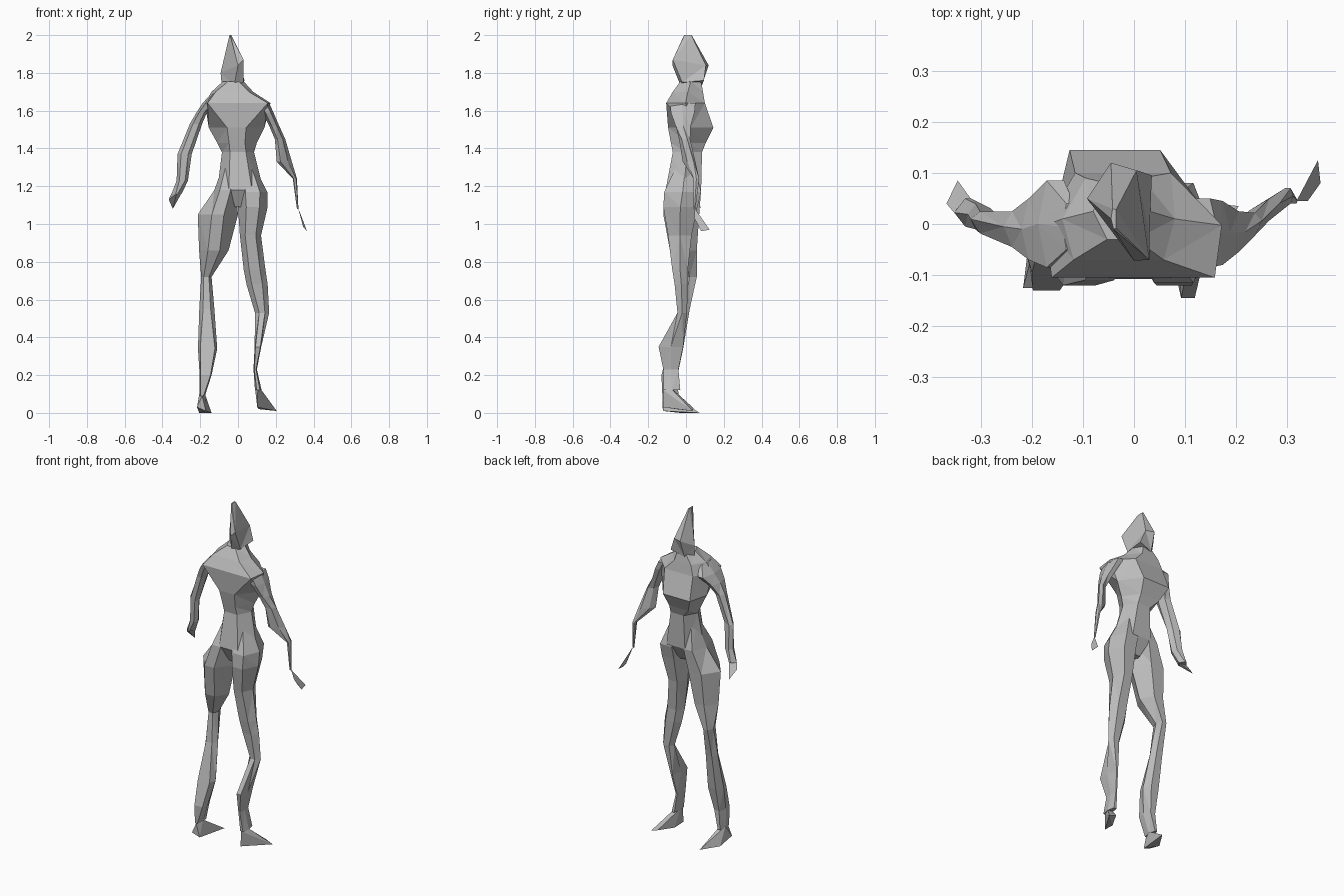
import bpy, bmesh

cube = bpy.data.objects.get("Cube")
if cube:
    bpy.data.objects.remove(cube, do_unlink=True)

GREY = (0.5, 0.5, 0.5, 1.0)
grey = bpy.data.materials.new("plain_grey")
grey.use_nodes = True
grey.diffuse_color = GREY
bsdf = grey.node_tree.nodes["Principled BSDF"]
bsdf.inputs["Base Color"].default_value = GREY
bsdf.inputs["Roughness"].default_value = 0.8


def finish(name, bm):
    bmesh.ops.recalc_face_normals(bm, faces=bm.faces)
    bmesh.ops.triangulate(bm, faces=bm.faces)
    mesh = bpy.data.meshes.new(name)
    bm.to_mesh(mesh)
    bm.free()
    mesh.materials.append(grey)
    bpy.context.collection.objects.link(bpy.data.objects.new(name, mesh))


def section(x0, x1, y0, y1, z, back=0.25, front=0.25, lean=0.0, shear=0.0):
    """Six-sided section: back and front inset those corners, lean slides the
    front corners sideways, shear turns the section towards +y along x."""
    w, xm, ym = x1 - x0, (x0 + x1) / 2, (y0 + y1) / 2
    ring = [(x0, ym), (x0 + back * w, y0), (x1 - back * w, y0),
            (x1, ym), (x1 - front * w + lean, y1), (x0 + front * w + lean, y1)]
    return [(x, y + shear * (x - xm), z) for x, y in ring]


def loft(name, rings):
    """Skin a list of equal-length rings and cap the ends."""
    bm = bmesh.new()
    loops = [[bm.verts.new(p) for p in ring] for ring in rings]
    n = len(loops[0])
    for a, b in zip(loops, loops[1:]):
        for i in range(n):
            j = (i + 1) % n
            bm.faces.new((a[i], a[j], b[j], b[i]))
    bm.faces.new(loops[0])
    bm.faces.new(loops[-1])
    finish(name, bm)


def hull(name, points):
    """Faceted solid around a few corner points."""
    bm = bmesh.new()
    for p in points:
        bm.verts.new(p)
    res = bmesh.ops.convex_hull(bm, input=bm.verts)
    inner = [v for v in res["geom_interior"] if isinstance(v, bmesh.types.BMVert)]
    bmesh.ops.delete(bm, geom=inner, context='VERTS')
    finish(name, bm)


# Torso: wide flat back, narrower chest; x min, x max, y min, y max, z
loft("torso", [section(*s) for s in [
    (-0.03, 0.03, -0.06, 0.03, 1.09),
    (-0.11, 0.135, -0.108, 0.08, 1.18),
    (-0.085, 0.085, -0.07, 0.085, 1.38),
    (-0.11, 0.10, -0.08, 0.105, 1.43, 0.3, 0.2, -0.02),
    (-0.155, 0.14, -0.095, 0.145, 1.51, 0.33, 0.2, -0.03),
    (-0.175, 0.172, -0.105, 0.10, 1.64, 0.04, 0.23, -0.02),
    (-0.14, 0.08, -0.07, 0.09, 1.70, 0.1, 0.25, -0.01),
    (-0.08, 0.03, -0.03, 0.08, 1.755)]])

# Head: jaw, brow and a short ridge at the crown
loft("head", [
    [(-0.085, 0.04, 1.72), (-0.02, -0.03, 1.735), (0.03, -0.02, 1.75), (0.035, 0.095, 1.76), (-0.05, 0.085, 1.735)],
    [(-0.092, 0.05, 1.80), (0.0, -0.072, 1.84), (0.03, -0.07, 1.87), (0.005, 0.105, 1.84), (-0.045, 0.12, 1.84)],
    [(-0.045, 0.01, 2.0), (-0.04, -0.01, 2.0), (-0.035, -0.008, 2.0), (-0.035, 0.028, 2.0), (-0.042, 0.03, 2.0)]])

# Legs, growing out of the waist and bent back below the knee
loft("left_leg", [section(*s) for s in [
    (0.02, 0.075, -0.04, 0.04, 1.33),
    (0.0, 0.155, -0.115, 0.08, 1.17),
    (0.0, 0.157, -0.12, 0.06, 1.09, 0.28),
    (0.01, 0.122, -0.095, 0.03, 0.94),
    (0.03, 0.145, -0.073, 0.01, 0.76),
    (0.045, 0.157, -0.06, 0.01, 0.68),
    (0.09, 0.165, -0.045, 0.005, 0.53, 0.3),
    (0.088, 0.123, -0.145, -0.015, 0.35, 0.12, 0.35),
    (0.082, 0.10, -0.12, -0.04, 0.23),
    (0.09, 0.125, -0.12, -0.03, 0.12)]])
loft("right_leg", [section(*s) for s in [
    (-0.075, -0.02, -0.04, 0.04, 1.32),
    (-0.125, -0.01, -0.11, 0.08, 1.18),
    (-0.213, 0.0, -0.12, 0.07, 1.05, 0.35, 0.3),
    (-0.206, -0.05, -0.085, 0.057, 0.86, 0.3, 0.3),
    (-0.195, -0.14, -0.02, 0.057, 0.72),
    (-0.205, -0.125, -0.04, 0.02, 0.55),
    (-0.212, -0.11, -0.095, -0.015, 0.34, 0.12),
    (-0.203, -0.14, -0.13, -0.045, 0.20, 0.08),
    (-0.205, -0.175, -0.125, -0.04, 0.09)]])

# Wedge feet with toes towards +y
hull("left_foot", [(0.09, -0.075, 0.13), (0.125, -0.07, 0.12), (0.105, -0.12, 0.12),
                   (0.102, -0.122, 0.03), (0.11, -0.05, 0.02), (0.205, 0.035, 0.01), (0.16, 0.04, 0.025)])
hull("right_foot", [(-0.205, -0.08, 0.10), (-0.175, -0.08, 0.10), (-0.19, -0.125, 0.09),
                    (-0.217, -0.125, 0.03), (-0.17, -0.12, 0.01), (-0.205, -0.03, 0.0), (-0.14, 0.072, 0.0)])

# Arms hanging away from the body, forearms turned forward
loft("left_arm", [section(*s) for s in [
    (0.10, 0.165, -0.085, 0.05, 1.64),
    (0.13, 0.188, -0.08, 0.045, 1.59),
    (0.165, 0.218, -0.055, 0.025, 1.52),
    (0.195, 0.25, -0.03, 0.015, 1.45, 0.25, 0.25, 0.0, 0.5),
    (0.205, 0.285, -0.005, 0.038, 1.33, 0.25, 0.25, 0.0, 0.6),
    (0.29, 0.312, 0.04, 0.07, 1.24),
    (0.312, 0.32, 0.04, 0.05, 1.08)]])
loft("right_arm", [section(*s) for s in [
    (-0.14, -0.11, -0.05, 0.04, 1.69),
    (-0.188, -0.12, -0.085, 0.085, 1.64),
    (-0.22, -0.165, -0.07, 0.05, 1.59),
    (-0.255, -0.19, -0.05, 0.02, 1.53, 0.25, 0.25, 0.0, -0.3),
    (-0.32, -0.245, -0.025, 0.018, 1.37, 0.25, 0.25, 0.0, -0.35),
    (-0.325, -0.265, -0.015, 0.035, 1.23, 0.25, 0.25, 0.0, -0.3),
    (-0.352, -0.298, -0.005, 0.05, 1.16, 0.4, 0.4)]])

# Pointed hands
hull("left_hand", [(0.318, 0.045, 1.085), (0.34, 0.045, 1.03), (0.345, 0.075, 0.985),
                   (0.365, 0.08, 0.962), (0.36, 0.125, 0.97)])
hull("right_hand", [(-0.35, 0.02, 1.165), (-0.298, 0.02, 1.165), (-0.325, -0.005, 1.16),
                    (-0.367, 0.04, 1.13), (-0.345, 0.085, 1.08), (-0.325, 0.05, 1.12)])
